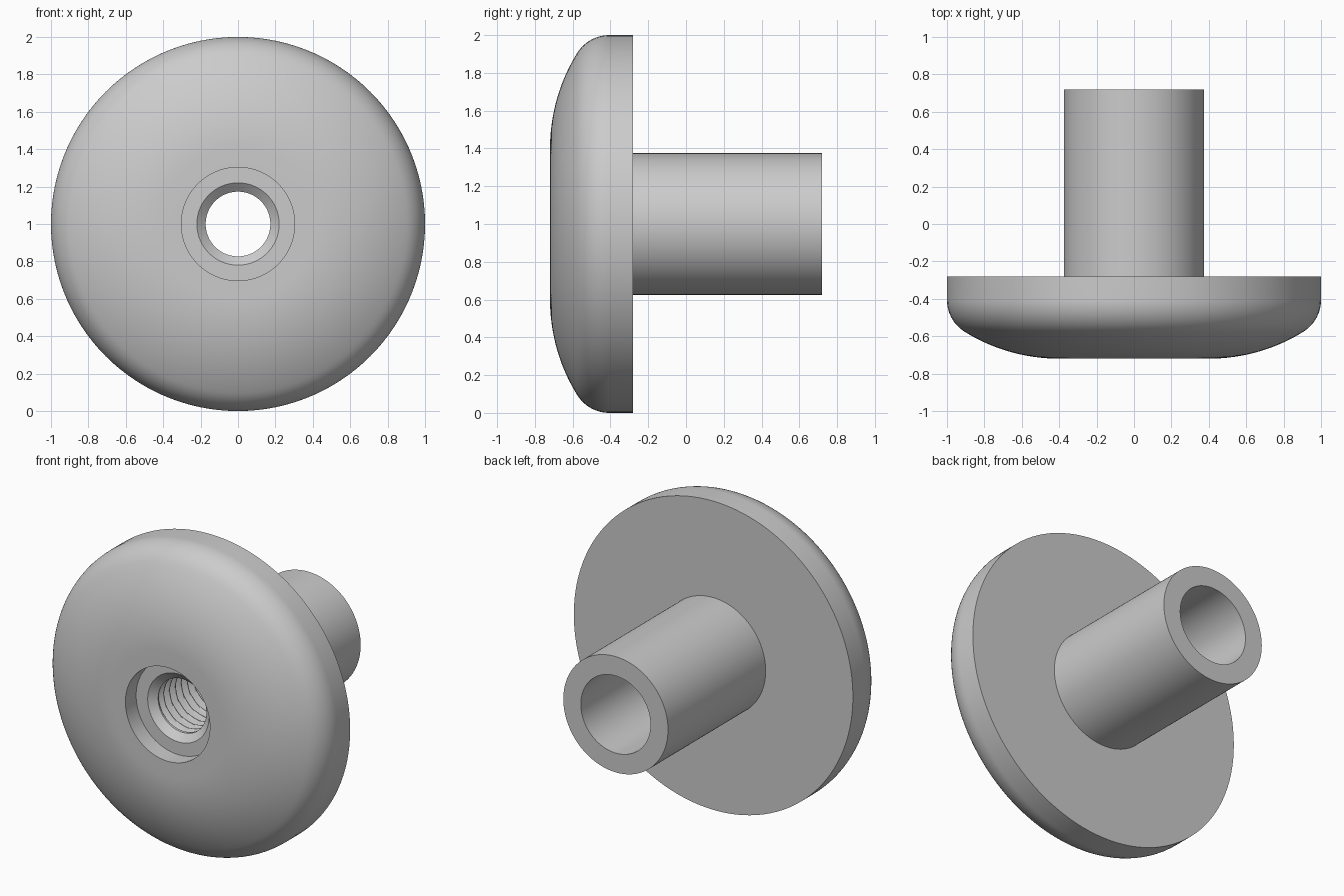
import bpy, bmesh
from math import sin, cos, pi, radians

if "Cube" in bpy.data.objects:
    bpy.data.objects.remove(bpy.data.objects["Cube"])

N = 120                    # segments around the axis
PITCH, STEPS = 0.06, 12    # thread pitch and rows per pitch
MINOR, MAJOR = 0.173, 0.215
THREAD_START, THREAD_END = -0.57, 0.03


def arc(cr, cy, rad, a0, a1, n):
    """Arc in (radius, y), angle measured from -y towards outside."""
    return [(cr + rad * sin(a0 + (a1 - a0) * k / n),
             cy - rad * cos(a0 + (a1 - a0) * k / n)) for k in range(n + 1)]


def thread_radius(turn):
    """Truncated V thread with narrow flat crests and roots."""
    t = abs((turn % 1.0) * 2 - 1)
    t = min(1, max(0, (t - 0.12) / 0.76))
    return MINOR + (MAJOR - MINOR) * t


# Outer profile: countersunk face, domed head, rounded rim, stem, back bore
tilt = radians(31.76)
outer = [(0.22, -0.61), (0.303, -0.61), (0.303, -0.72)]
outer += arc(0.4, 0.24, 0.96, 0, tilt, 20)
outer += arc(0.8, -0.406, 0.2, tilt, pi / 2, 16)[1:]
outer += [(1.0, -0.28), (0.375, -0.28), (0.375, 0.72), (0.25, 0.72), (0.25, THREAD_END)]

bm = bmesh.new()


def ring(radius, y):
    """radius is a number or a function of the turn fraction."""
    verts = []
    for i in range(N):
        r = radius(i / N) if callable(radius) else radius
        a = 2 * pi * i / N
        verts.append(bm.verts.new((r * cos(a), y, 1 + r * sin(a))))
    return verts


rings = [ring(r, y) for r, y in outer]

# Threaded bore, from the back bore forward to the lead-in chamfer
rows = round((THREAD_END - THREAD_START) / PITCH * STEPS)
for j in range(rows, -1, -1):
    y = THREAD_START + j * PITCH / STEPS
    fade = min(1, j / STEPS)
    rings.append(ring(lambda t: MINOR + (thread_radius(j / STEPS - t) - MINOR) * fade, y))

# Skin all rings into one closed solid
for a, b in zip(rings, rings[1:] + rings[:1]):
    for i in range(N):
        k = (i + 1) % N
        bm.faces.new((a[i], a[k], b[k], b[i]))
bmesh.ops.recalc_face_normals(bm, faces=bm.faces[:])

mesh = bpy.data.meshes.new("threaded_knob")
bm.to_mesh(mesh)
bm.free()
knob = bpy.data.objects.new("threaded_knob", mesh)
bpy.context.collection.objects.link(knob)
bpy.context.view_layer.objects.active = knob
knob.select_set(True)
bpy.ops.object.shade_smooth_by_angle(angle=radians(30))
